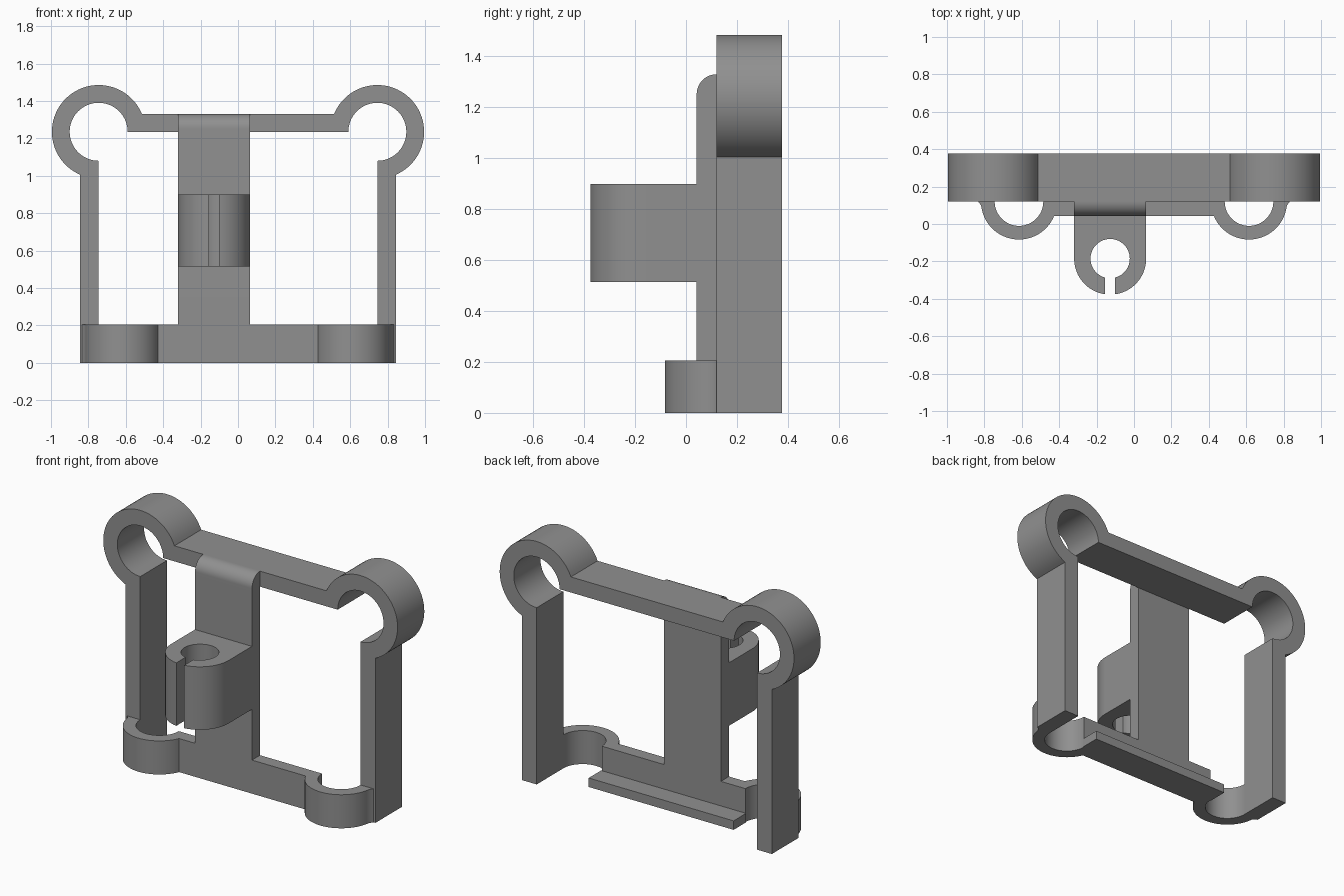
import bpy, bmesh, math
from mathutils import Vector

if "Cube" in bpy.data.objects:
    bpy.data.objects.remove(bpy.data.objects["Cube"])

grey = bpy.data.materials.new("mid grey")
grey.diffuse_color = (0.28, 0.28, 0.28, 1)
grey.use_nodes = True
grey.node_tree.nodes["Principled BSDF"].inputs["Base Color"].default_value = grey.diffuse_color


def arc(cx, cy, r, a0, a1, n=32):
    """Points on a circle from angle a0 to a1 in degrees."""
    return [(cx + r * math.cos(math.radians(a0 + (a1 - a0) * i / n)),
             cy + r * math.sin(math.radians(a0 + (a1 - a0) * i / n))) for i in range(n + 1)]


def mirrored(half):
    """Close a right-hand half outline with its left-hand mirror."""
    return half + [(-x, y) for x, y in reversed(half)]


def extrude(name, outline, lo, hi, axis):
    """Extrude an outline along an axis: its two coordinates fill the others in order."""
    bm = bmesh.new()
    place = {'X': lambda p: (lo, p[0], p[1]),
             'Y': lambda p: (p[0], lo, p[1]),
             'Z': lambda p: (p[0], p[1], lo)}[axis]
    face = bm.faces.new([bm.verts.new(place(p)) for p in outline])
    new = bmesh.ops.extrude_face_region(bm, geom=[face])["geom"]
    step = Vector([(hi - lo) * (a == axis) for a in "XYZ"])
    bmesh.ops.translate(bm, vec=step, verts=[v for v in new if isinstance(v, bmesh.types.BMVert)])
    bmesh.ops.recalc_face_normals(bm, faces=bm.faces)
    mesh = bpy.data.meshes.new(name)
    bm.to_mesh(mesh)
    bm.free()
    mesh.materials.append(grey)
    obj = bpy.data.objects.new(name, mesh)
    bpy.context.collection.objects.link(obj)
    bpy.context.view_layer.objects.active = obj
    obj.select_set(True)
    bpy.ops.object.shade_smooth_by_angle(angle=math.radians(30))
    obj.select_set(False)
    return obj


BACK, MID, FRONT = 0.378, 0.12, 0.042

# Upright frame: top bar, two open corner rings and two side posts
RX, RZ, RO, RI = 0.745, 1.235, 0.25, 0.155
POST, TOP = 0.845, 1.33
start = 180 - math.degrees(math.asin((TOP - RZ) / RO))
end = -math.degrees(math.acos((POST - RX) / RO))
frame = arc(RX, RZ, RO, start, end, 48)
frame += [(POST, 0), (RX, 0)]
frame += arc(RX, RZ, RI, -90, 180, 48)
extrude("frame", mirrored(frame), MID, BACK, 'Y')

# Base plate with a half-round hook at each end
HX, HO, HI = 0.615, 0.203, 0.13
a = 180 + math.degrees(math.asin((MID - FRONT) / HO))
base = arc(HX, MID, HO, a, 348)
base += [(0.818, 0.1), (0.833, MID)]
base += arc(HX, MID, HI, 360, 180)
extrude("base_plate", mirrored(base), 0, 0.205, 'Z')

# Thin ledge behind the base plate
extrude("back_ledge", [(-0.49, MID), (0.49, MID), (0.49, 0.24), (-0.49, 0.24)], 0, 0.055, 'Z')

# Central column with a rounded front top edge
CL, CR = -0.32, 0.065
r = MID - FRONT
column = [(FRONT, 0.205), (MID, 0.205)] + arc(MID, TOP - r, r, 90, 180, 16)
extrude("column", column, CL, CR, 'X')

# Slotted round clip on the front of the column
CX, CO, CI, CY, SLOT = (CL + CR) / 2, (CR - CL) / 2, 0.105, -0.185, 0.027
so = math.degrees(math.asin(SLOT / CO))
si = math.degrees(math.asin(SLOT / CI))
clip = [(CL, FRONT)] + arc(CX, CY, CO, 180, 270 - so)
clip += arc(CX, CY, CI, 270 - si, -90 + si, 48)
clip += arc(CX, CY, CO, -90 + so, 0) + [(CR, FRONT)]
extrude("clip", clip, 0.515, 0.9, 'Z')
